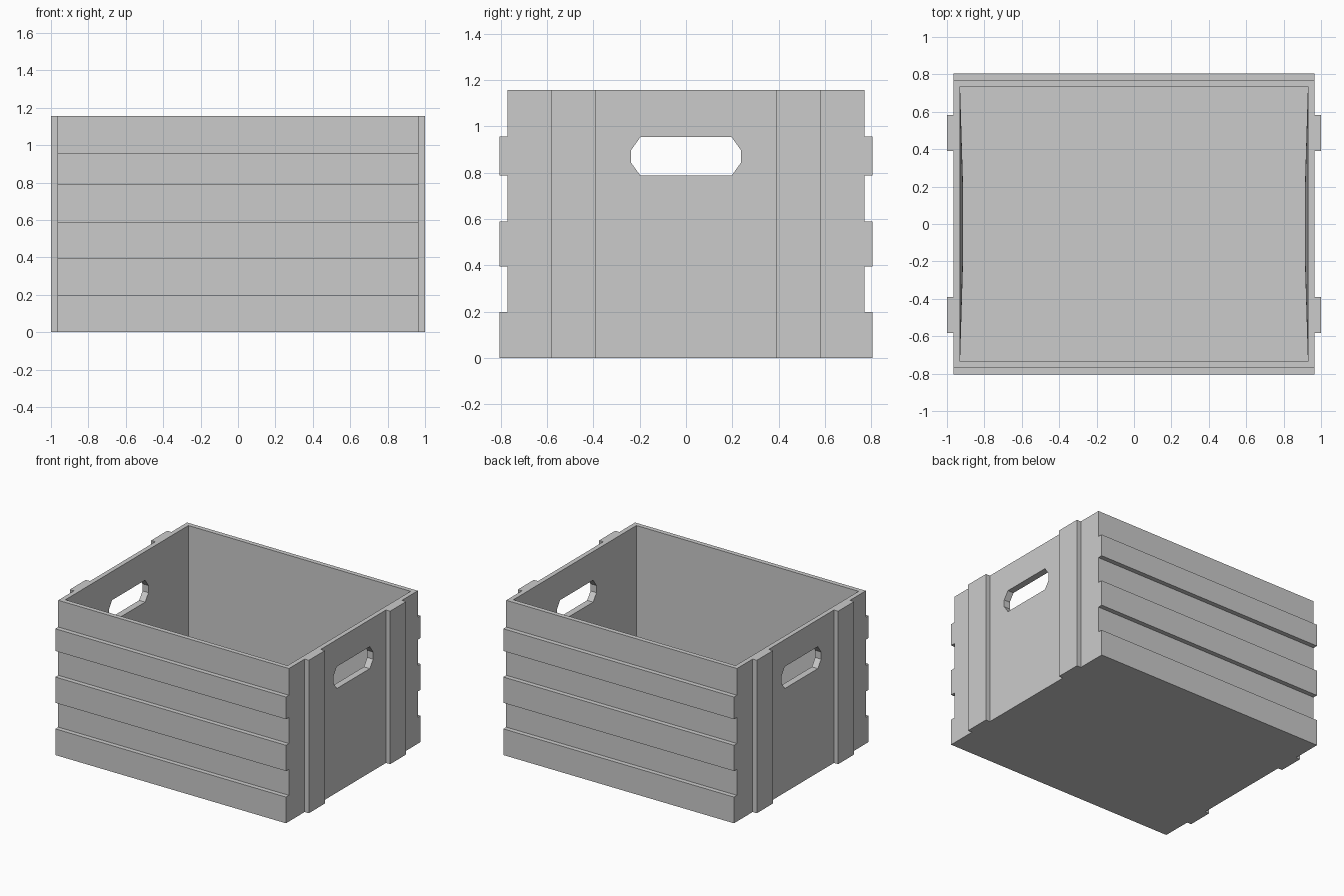
import bpy, bmesh

if "Cube" in bpy.data.objects:
    bpy.data.objects.remove(bpy.data.objects["Cube"])

H = 1.157              # crate height
OX, OY = 0.965, 0.77   # outer half sizes of the body
IX, IY = 0.93, 0.735   # inner half sizes
FLOOR = 0.035          # floor thickness
HOLE_X = 0.915         # inner wall bows in slightly at the handle


def finish(bm, name):
    bmesh.ops.recalc_face_normals(bm, faces=bm.faces)
    me = bpy.data.meshes.new(name)
    bm.to_mesh(me)
    bm.free()
    ob = bpy.data.objects.new(name, me)
    bpy.context.collection.objects.link(ob)
    return ob


def box(name, x0, x1, y0, y1, z0, z1):
    bm = bmesh.new()
    bmesh.ops.create_cube(bm, size=1)
    for v in bm.verts:
        v.co = (x1 if v.co.x > 0 else x0,
                y1 if v.co.y > 0 else y0,
                z1 if v.co.z > 0 else z0)
    return finish(bm, name)


# Hollow body with an octagonal handle hole in both end walls
bm = bmesh.new()
hole = [(-.197, .787), (.197, .787), (.237, .843), (.237, .897),
        (.197, .953), (-.197, .953), (-.237, .897), (-.237, .843)]


def corners(sx, x, y, z):
    return [bm.verts.new((sx * x, a, b)) for a, b in
            ((-y, z), (y, z), (y, H), (-y, H))]


walls = {}
for s in (-1, 1):
    rings = []
    for x, y, z, hx in ((OX, OY, 0, OX), (IX, IY, FLOOR, HOLE_X)):
        c = corners(s, x, y, z)
        h = [bm.verts.new((s * hx, a, b)) for a, b in hole]
        for i in range(4):
            bm.faces.new((c[i], c[(i + 1) % 4], h[2 * i + 1], h[2 * i]))
            bm.faces.new((c[i], h[2 * i], h[2 * i - 1]))
        rings.append((c, h))
    (co, ho), (ci, hi) = rings
    for i in range(8):
        j = (i + 1) % 8
        bm.faces.new((ho[i], ho[j], hi[j], hi[i]))
    bm.faces.new((co[3], co[2], ci[2], ci[3]))   # end rim
    walls[s] = (co, ci)

# Floor, long walls and long rims joining the two ends
for k in (0, 1):
    a, b = walls[-1][k], walls[1][k]
    for i, j in ((0, 1), (1, 2), (3, 0)):
        bm.faces.new((a[i], a[j], b[j], b[i]))
for i in (2, 3):
    bm.faces.new((walls[-1][0][i], walls[1][0][i],
                  walls[1][1][i], walls[-1][1][i]))
finish(bm, "crate_body")

# Horizontal slats on front and back
for side, s in (("front", -1), ("back", 1)):
    y0, y1 = sorted((s * OY, s * 0.805))
    for n, (z0, z1) in enumerate(((0, .198), (.395, .59), (.787, .955))):
        box(f"{side}_slat_{n + 1}", -OX, OX, y0, y1, z0, z1)

# Vertical battens on both ends
for side, s in (("left", -1), ("right", 1)):
    x0, x1 = sorted((s * OX, s * 1.0))
    for pos, t in (("front", -1), ("back", 1)):
        y0, y1 = sorted((t * 0.39, t * 0.582))
        box(f"{side}_{pos}_batten", x0, x1, y0, y1, 0, H)
